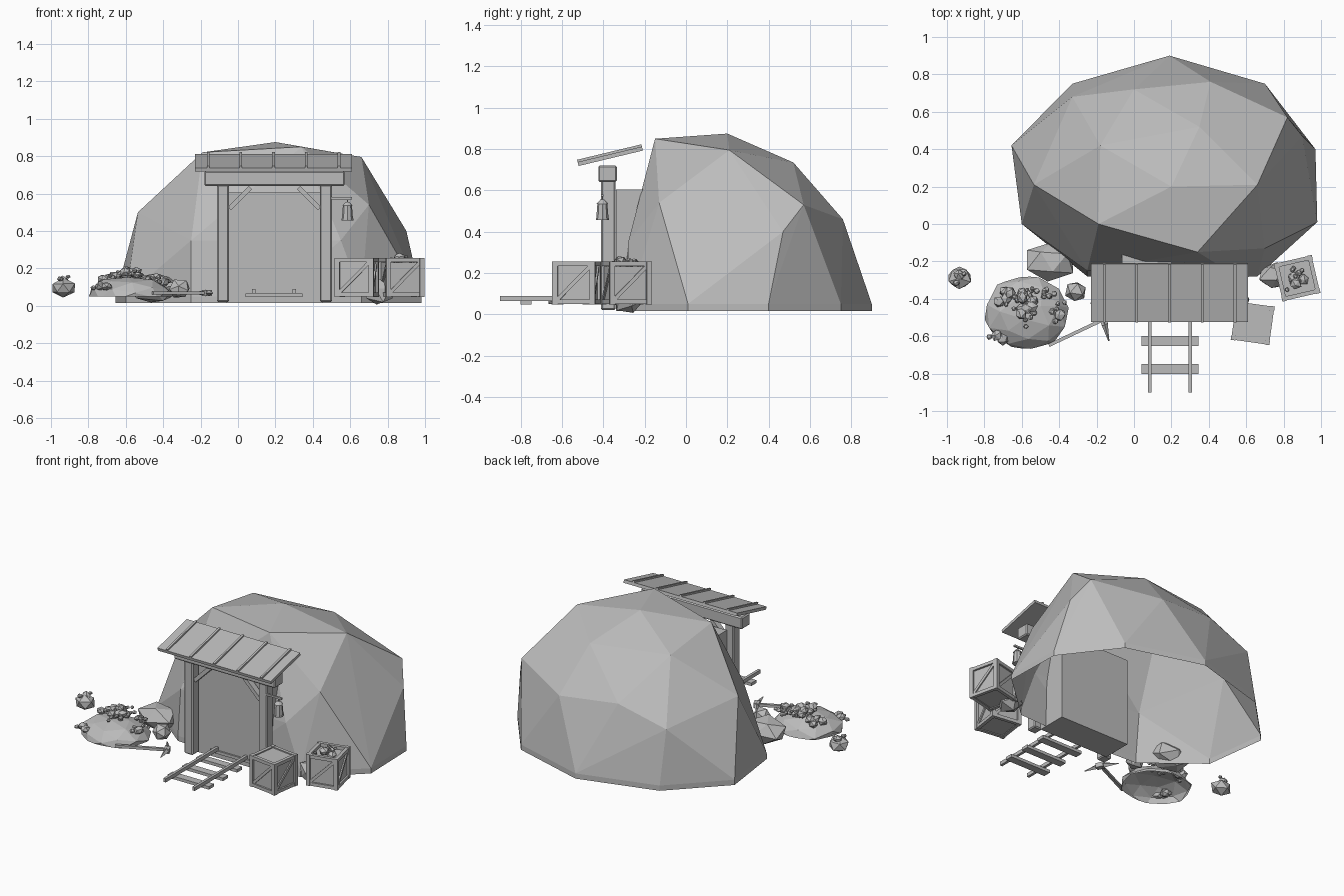
import bpy, bmesh, math, random
from mathutils import Matrix, Vector, Euler

random.seed(4)
if "Cube" in bpy.data.objects:
    bpy.data.objects.remove(bpy.data.objects["Cube"])

grey = bpy.data.materials.new("plain grey")
grey.use_nodes = True
grey.diffuse_color = (0.5, 0.5, 0.5, 1)
grey.node_tree.nodes["Principled BSDF"].inputs["Base Color"].default_value = grey.diffuse_color


def finish(name, bm, bevel=0):
    mesh = bpy.data.meshes.new(name)
    bm.to_mesh(mesh)
    bm.free()
    mesh.materials.append(grey)
    obj = bpy.data.objects.new(name, mesh)
    bpy.context.collection.objects.link(obj)
    if bevel:
        mod = obj.modifiers.new("bevel", 'BEVEL')
        mod.width = bevel
        mod.segments = 1
    return obj


def add_box(bm, loc, size, rot=(0, 0, 0), base=Matrix()):
    m = base @ Matrix.Translation(loc) @ Euler(rot).to_matrix().to_4x4() @ Matrix.Diagonal((*size, 1))
    bmesh.ops.create_cube(bm, size=1, matrix=m)


def box(name, loc, size, rot=(0, 0, 0), bevel=0):
    bm = bmesh.new()
    add_box(bm, loc, size, rot)
    return finish(name, bm, bevel)


def add_rock(bm, loc, size, sub=1, rough=0.2):
    verts = bmesh.ops.create_icosphere(bm, subdivisions=sub, radius=1)["verts"]
    turn = Euler([random.uniform(0, 6) for _ in range(3)]).to_matrix()
    for v in verts:
        p = turn @ v.co * random.uniform(1 - rough, 1 + rough / 3)
        v.co = Vector(loc) + Vector(a * b for a, b in zip(p, size))


def rock(name, loc, size, sub=1):
    bm = bmesh.new()
    add_rock(bm, loc, size, sub)
    return finish(name, bm)


def add_clump(bm, loc, spread, count):
    for _ in range(count):
        r = random.choice((0.014, 0.018, 0.035))
        p = Vector(loc) + Vector((random.gauss(0, spread), random.gauss(0, spread), random.uniform(-0.01, 0.02)))
        add_rock(bm, p, (r, r, r * 0.8))


# Hill: faceted hollow shell with a short vertical rim, open underneath
rim = [(.19, .9), (.7, .75), (.97, .4), (.98, .01), (.66, -.28), (.2, -.3),
       (-.25, -.28), (-.6, 0), (-.655, .42), (-.33, .75)]
upper = [(.2, .2, .875), (.34, -.15, .85), (.66, .21, .795), (-.19, 0, .82), (-.18, .42, .76),
         (.35, .52, .735), (.82, .57, .53), (.41, .76, .46), (0, .72, .5), (-.33, .68, .4),
         (-.535, .21, .5), (.9, .47, .4), (.7, -.13, .54), (-.25, -.25, .35), (.55, -.28, .35)]
bm = bmesh.new()
for p in upper + [(x, y, z) for x, y in rim for z in (0.05, 0.015)]:
    bm.verts.new(p)
bmesh.ops.convex_hull(bm, input=bm.verts[:])
bm.normal_update()
under = [f for f in bm.faces if f.normal.z < -0.9]
bmesh.ops.delete(bm, geom=under, context='FACES')
finish("hill", bm)

# Mine mouth and timber portal
MID = 0.195
box("mine_mouth", (MID, -0.24, 0.31), (0.52, 0.2, 0.59))
box("lintel", (MID, -0.38, 0.68), (0.75, 0.09, 0.08), bevel=0.007)
for side, s in (("right", -1), ("left", 1)):
    box(side + "_post", (MID + s * 0.275, -0.377, 0.335), (0.064, 0.07, 0.63), bevel=0.007)
    box(side + "_brace", (MID + s * 0.185, -0.377, 0.575), (0.16, 0.04, 0.025), (0, s * math.pi / 4, 0))

# Sloped roof with raised battens
bm = bmesh.new()
slope = Matrix.Translation((MID - 0.005, -0.367, 0.765)) @ Matrix.Rotation(math.radians(13.5), 4, 'X')
add_box(bm, (0, 0, 0), (0.84, 0.32, 0.02), base=slope)
for i in range(-2, 3):
    add_box(bm, (i * 0.175, 0, 0.013), (0.014, 0.32, 0.016), base=slope)
finish("roof", bm)

# Hanging lantern on a bracket
bm = bmesh.new()
add_box(bm, (0.55, -0.405, 0.575), (0.12, 0.012, 0.012))
add_box(bm, (0.585, -0.405, 0.56), (0.006, 0.006, 0.03))
for z, depth, r1, r2 in ((0.5, 0.075, 0.03, 0.024), (0.545, 0.02, 0.028, 0.01), (0.461, 0.01, 0.032, 0.032)):
    bmesh.ops.create_cone(bm, cap_ends=True, segments=8, radius1=r1, radius2=r2, depth=depth,
                          matrix=Matrix.Translation((0.585, -0.405, z)))
finish("lantern", bm)

# Track
bm = bmesh.new()
for x in (0.085, 0.3):
    add_box(bm, (x, -0.6, 0.077), (0.018, 0.6, 0.024))
finish("rails", bm)
bm = bmesh.new()
for i in range(4):
    add_box(bm, (0.192, -0.775 + i * 0.15, 0.056), (0.305, 0.052, 0.02))
finish("sleepers", bm)


# Crates: recessed panels, corner frame and a diagonal on every side
def crate(name, loc, angle, size, filled):
    base = Matrix.Translation(loc) @ Matrix.Rotation(math.radians(angle), 4, 'Z')
    bm = bmesh.new()
    h, t = size / 2, 0.022
    c = h - t / 2
    height = size * (0.86 if filled else 0.94)
    add_box(bm, (0, 0, height / 2 - h + 0.005), (size - t, size - t, height), base=base)
    for k in range(4):
        m = base @ Matrix.Rotation(k * math.pi / 2, 4, 'Z')
        add_box(bm, (c, -c, 0), (t + 0.004, t + 0.004, size + 0.004), base=m)
        for z in (-c, c):
            add_box(bm, (0, -c, z), (size - t, t, t), base=m)
        add_box(bm, (0, -c - 0.002, 0), (size * 1.18, 0.012, 0.018), (0, -math.pi / 4, 0), m)
    finish(name, bm)


crate("closed_crate", (0.635, -0.53, 0.152), -8, 0.205, False)
crate("ore_crate", (0.872, -0.29, 0.152), 13, 0.205, True)
bm = bmesh.new()
add_clump(bm, (0.872, -0.29, 0.245), 0.035, 16)
finish("crate_ore", bm)

# Spoil heap, ore and loose rocks
bm = bmesh.new()
add_rock(bm, (-0.58, -0.48, 0.05), (0.23, 0.205, 0.11), 2, 0.08)
bmesh.ops.bisect_plane(bm, geom=bm.verts[:] + bm.edges[:] + bm.faces[:], plane_co=(0, 0, 0.05),
                       plane_no=(0, 0, 1), clear_inner=True)
finish("spoil_heap", bm)
bm = bmesh.new()
for x, y, z, n in ((-0.68, -0.39, 0.14, 8), (-0.59, -0.4, 0.17, 12), (-0.48, -0.36, 0.14, 10),
                   (-0.42, -0.46, 0.11, 9), (-0.57, -0.49, 0.165, 12), (-0.72, -0.58, 0.09, 5)):
    add_clump(bm, (x, y, z), 0.028, n)
add_clump(bm, (-0.935, -0.29, 0.14), 0.02, 4)
finish("ore_nuggets", bm)
rock("large_rock", (-0.45, -0.2, 0.095), (0.14, 0.11, 0.085))
rock("small_rock", (-0.31, -0.36, 0.09), (0.062, 0.062, 0.055))
rock("outlying_rock", (-0.935, -0.29, 0.095), (0.07, 0.065, 0.052))
rock("crate_rock", (0.75, -0.28, 0.08), (0.09, 0.08, 0.08))

# Pickaxe lying on the ground
lean = math.atan2(0.13, 0.275)
box("pickaxe_handle", (-0.31, -0.58, 0.068), (0.32, 0.018, 0.018), (0, 0, lean))
bm = bmesh.new()
head = Matrix.Translation((-0.165, -0.515, 0.068)) @ Matrix.Rotation(lean, 4, 'Z')
add_box(bm, (0, 0, 0), (0.034, 0.05, 0.03), base=head)
for s in (-1, 1):
    tip = Matrix.Translation((-0.01, s * 0.065, 0)) @ Matrix.Rotation(s * 0.2, 4, 'Z') @ \
        Matrix.Rotation(-s * math.pi / 2, 4, 'X')
    bmesh.ops.create_cone(bm, cap_ends=True, segments=4, radius1=0.018, radius2=0.003, depth=0.1, matrix=head @ tip)
finish("pickaxe_head", bm)
